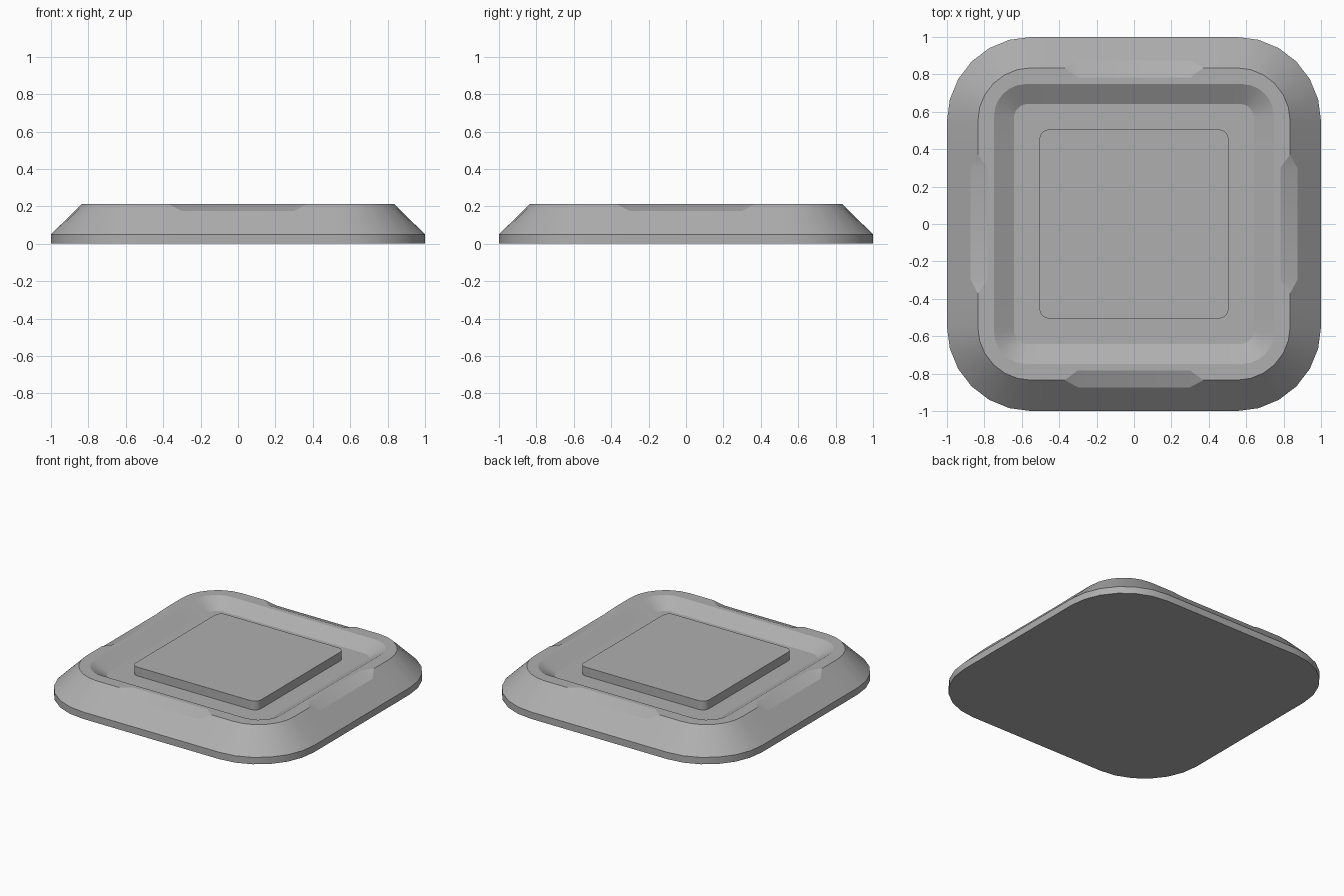
import bpy, bmesh, math

if "Cube" in bpy.data.objects:
    bpy.data.objects.remove(bpy.data.objects["Cube"])

TOP = 0.212     # rim height
FLOOR = 0.148   # recessed floor height

# Mid grey finish shared by all parts
grey = bpy.data.materials.new("mid_grey")
grey.diffuse_color = (0.43, 0.43, 0.43, 1)
grey.use_nodes = True
grey.node_tree.nodes["Principled BSDF"].inputs["Base Color"].default_value = grey.diffuse_color


def outline(half, radius, z, steps=6, notch=None):
    """Rounded square; notch = (half, z) used for the middle of each side."""
    c = half - radius
    side = []
    for t in (-0.37, -0.30, 0.30, 0.37):
        if notch and abs(t) < 0.35:
            side.append((notch[0], t, notch[1]))
        else:
            side.append((half, t, z))
    for i in range(steps + 1):
        a = math.pi / 2 * i / steps
        side.append((c + radius * math.cos(a), c + radius * math.sin(a), z))
    pts = []
    for k in range(4):
        co, si = round(math.cos(k * math.pi / 2)), round(math.sin(k * math.pi / 2))
        pts += [(x * co - y * si, x * si + y * co, zz) for x, y, zz in side]
    return pts


def loft(name, loops, ring=False):
    """Skin successive outlines; close as a ring or cap both ends."""
    bm = bmesh.new()
    rows = [[bm.verts.new(p) for p in lp] for lp in loops]
    pairs = list(zip(rows, rows[1:]))
    if ring:
        pairs.append((rows[-1], rows[0]))
    for a, b in pairs:
        n = len(a)
        for i in range(n):
            j = (i + 1) % n
            bm.faces.new((a[i], a[j], b[j], b[i]))
    if not ring:
        bm.faces.new(rows[0][::-1])
        bm.faces.new(rows[-1])
    bmesh.ops.remove_doubles(bm, verts=bm.verts[:], dist=1e-5)
    bmesh.ops.recalc_face_normals(bm, faces=bm.faces[:])
    me = bpy.data.meshes.new(name)
    bm.to_mesh(me)
    bm.free()
    me.materials.append(grey)
    ob = bpy.data.objects.new(name, me)
    bpy.context.collection.objects.link(ob)
    bpy.ops.object.select_all(action='DESELECT')
    ob.select_set(True)
    bpy.context.view_layer.objects.active = ob
    bpy.ops.object.shade_smooth_by_angle(angle=math.radians(16))
    return ob


# Sloped outer frame with a bevelled notch in the middle of each side
loft("outer_frame", [
    outline(0.77, 0.22, 0),
    outline(1.0, 0.45, 0),
    outline(1.0, 0.45, 0.05),
    outline(0.835, 0.285, TOP, notch=(0.873, 0.175)),
    outline(0.835, 0.285, TOP, notch=(0.782, TOP)),
    outline(0.77, 0.22, TOP),
], ring=True)

# Inner tray with sloped walls and recessed floor
loft("inner_tray", [
    outline(0.77, 0.22, 0),
    outline(0.77, 0.22, TOP),
    outline(0.748, 0.17, TOP),
    outline(0.642, 0.075, FLOOR),
])

# Raised square pad in the centre
loft("centre_pad", [
    outline(0.505, 0.05, FLOOR - 0.005),
    outline(0.505, 0.05, TOP),
])
